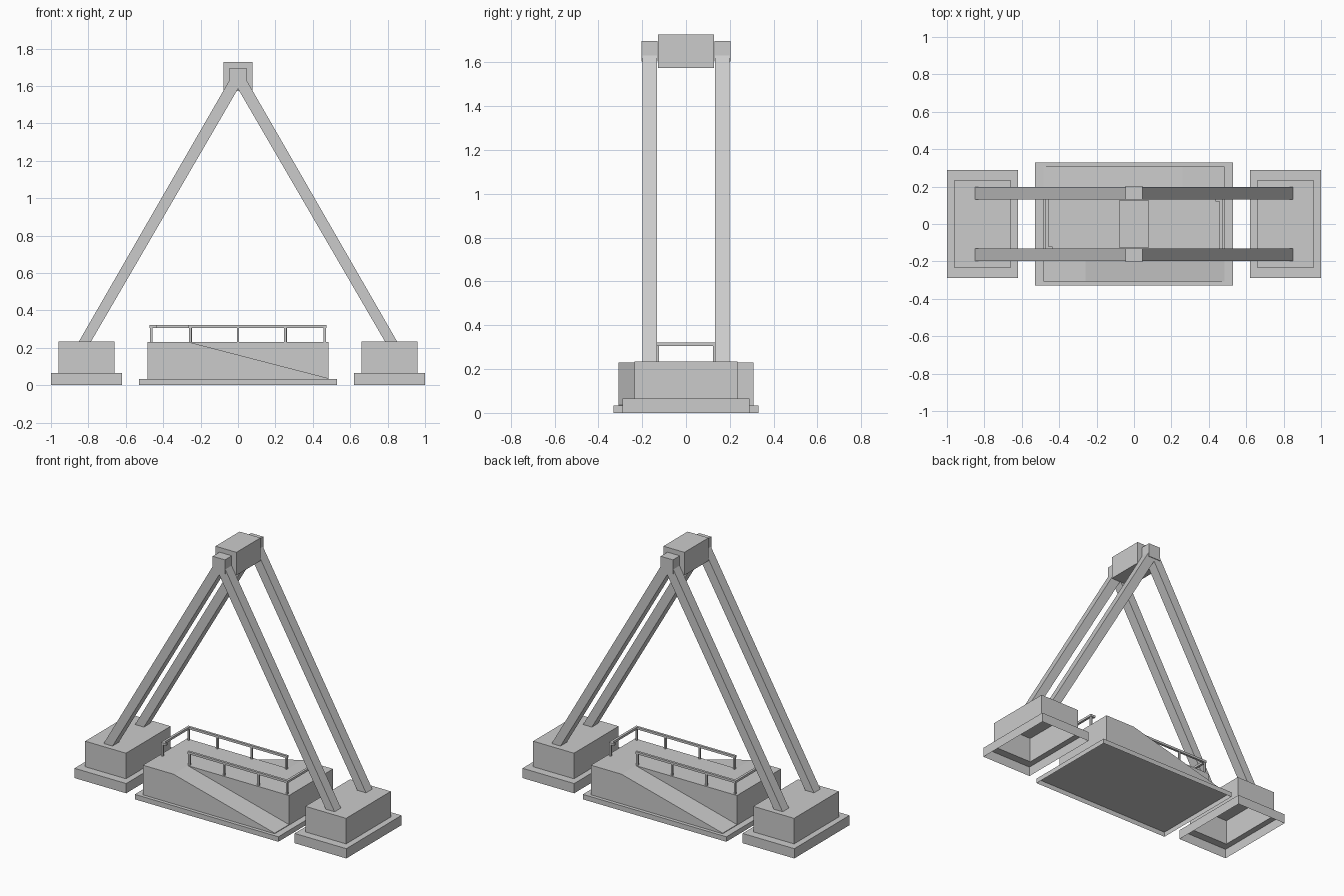
import bpy, bmesh
from mathutils import Matrix

if "Cube" in bpy.data.objects:
    bpy.data.objects.remove(bpy.data.objects["Cube"])


def make(name, bm):
    bmesh.ops.recalc_face_normals(bm, faces=bm.faces)
    me = bpy.data.meshes.new(name)
    bm.to_mesh(me)
    bm.free()
    ob = bpy.data.objects.new(name, me)
    bpy.context.collection.objects.link(ob)
    return ob


def add_box(bm, x0, x1, y0, y1, z0, z1):
    m = Matrix.LocRotScale(((x0 + x1) / 2, (y0 + y1) / 2, (z0 + z1) / 2), None,
                           (x1 - x0, y1 - y0, z1 - z0))
    bmesh.ops.create_cube(bm, size=1, matrix=m)


def box(name, *dims):
    bm = bmesh.new()
    add_box(bm, *dims)
    return make(name, bm)


def prism(name, profile, y0, y1):
    """Extrude an xz profile along y."""
    bm = bmesh.new()
    f = bm.faces.new([bm.verts.new((x, y0, z)) for x, z in profile])
    ext = bmesh.ops.extrude_face_region(bm, geom=[f])['geom']
    bmesh.ops.translate(bm, vec=(0, y1 - y0, 0),
                        verts=[v for v in ext if isinstance(v, bmesh.types.BMVert)])
    return make(name, bm)


def stepped_shell(name, cx, rings):
    """Stack of rectangles (half x, half y, z), open underneath, capped on top."""
    bm = bmesh.new()
    prev = None
    for hx, hy, z in rings:
        ring = [bm.verts.new((cx + sx * hx, sy * hy, z))
                for sx, sy in ((-1, -1), (1, -1), (1, 1), (-1, 1))]
        if prev:
            for i in range(4):
                j = (i + 1) % 4
                bm.faces.new((prev[i], prev[j], ring[j], ring[i]))
        prev = ring
    bm.faces.new(prev)
    return make(name, bm)


# Hollow stepped footings
for side, cx in (("left", -0.81), ("right", 0.81)):
    stepped_shell(side + "_footing", cx,
                  [(0.19, 0.29, 0), (0.19, 0.29, 0.065),
                   (0.15, 0.235, 0.065), (0.15, 0.235, 0.235)])

# Inverted V leg frames with square caps at the apex
half = [(0.785, 0.235), (0.85, 0.235), (0.045, 1.632), (0.045, 1.69)]
v_profile = [(0, 1.585)] + half + [(-x, z) for x, z in reversed(half)]
for side, s in (("front", -1), ("back", 1)):
    prism(side + "_leg_frame", v_profile, *sorted((s * 0.132, s * 0.198)))
    box(side + "_apex_cap", -0.045, 0.045, *sorted((s * 0.13, s * 0.202)), 1.603, 1.697)

# Head block between the two frames
box("head_block", -0.077, 0.077, -0.127, 0.127, 1.574, 1.727)

# Platform plinth and deck
stepped_shell("platform_plinth", 0, [(0.528, 0.33, 0), (0.528, 0.33, 0.033)])
deck = box("platform_deck", -0.485, 0.485, -0.307, 0.307, 0.033, 0.23)

# Ramps cut into the front and, turned half a turn, the back
wedge = [(-0.26, 0.23), (0.485, 0.037), (0.6, 0.037), (0.6, 0.4), (-0.26, 0.4)]
for turn in (1, -1):
    cutter = prism("ramp_cutter", [(turn * x, z) for x, z in wedge],
                   *sorted((turn * -0.4, turn * -0.157)))
    cutter.hide_render = True
    mod = deck.modifiers.new("ramp", 'BOOLEAN')
    mod.operation, mod.object, mod.solver = 'DIFFERENCE', cutter, 'EXACT'
    bpy.context.view_layer.objects.active = deck
    bpy.ops.object.modifier_apply(modifier=mod.name)
    bpy.data.objects.remove(cutter)

# Handrails: long rail, end rail, short return and posts
r, p, z0, z1 = 0.008, 0.006, 0.306, 0.321
for side, turn in (("front", 1), ("back", -1)):
    bm = bmesh.new()
    add_box(bm, -0.265, 0.472, -0.145 - r, -0.145 + r, z0, z1)
    add_box(bm, 0.472 - 2 * r, 0.472, -0.145 + r, 0.137, z0, z1)
    add_box(bm, 0.435, 0.472 - 2 * r, 0.137 - 2 * r, 0.137, z0, z1)
    for x, y in ((-0.255, -0.145), (0, -0.145), (0.253, -0.145), (0.464, -0.145), (0.464, 0.13)):
        add_box(bm, x - p, x + p, y - p, y + p, 0.23, z0)
    bm.transform(Matrix.Diagonal((turn, turn, 1, 1)))
    make(side + "_handrail", bm)
